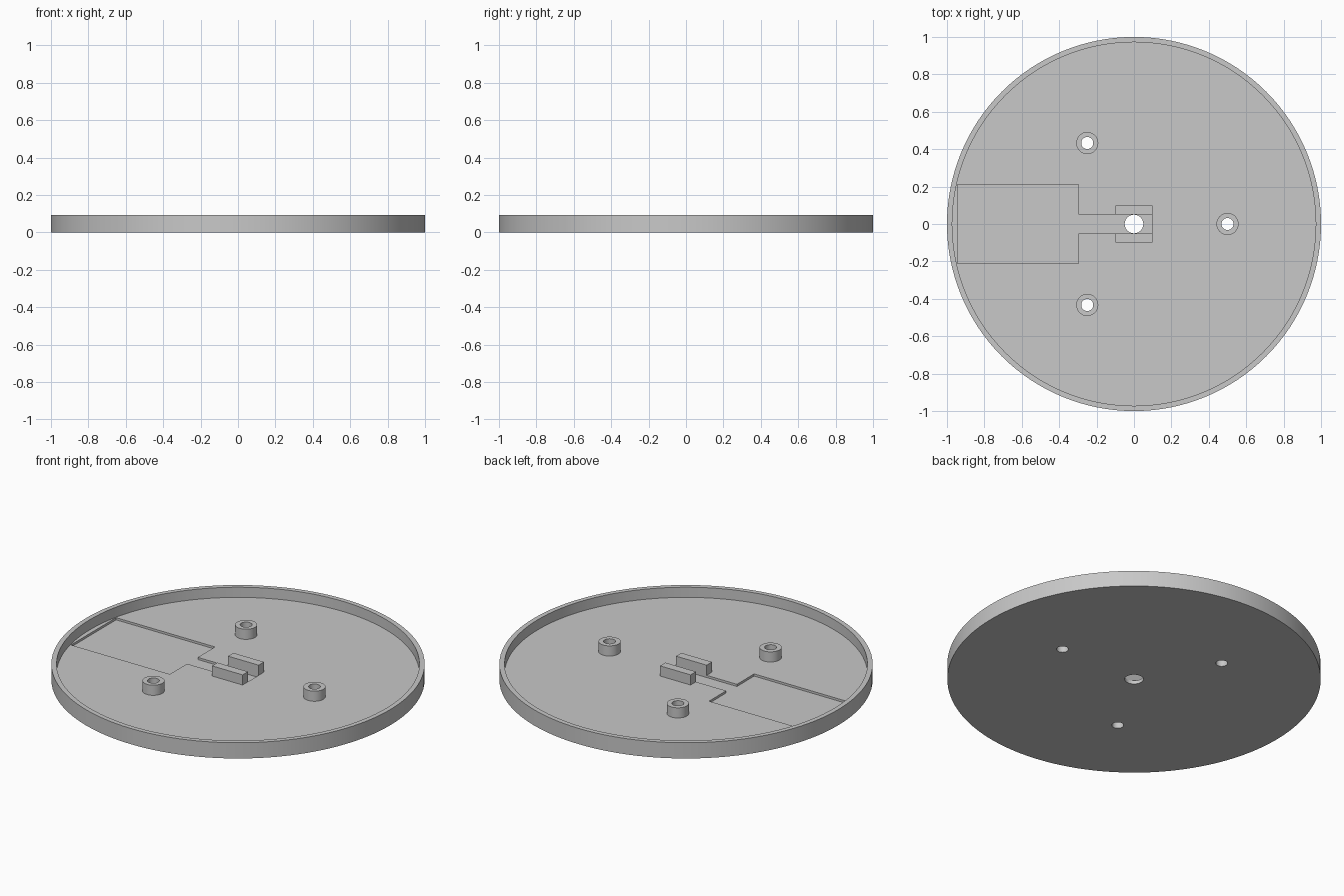
import bpy, bmesh, math
from mathutils import Vector

HEIGHT, FLOOR, RECESS = 0.093, 0.033, 0.020
HOLE_R, POST_R, POST_DIST = 0.032, 0.059, 0.5

cube = bpy.data.objects.get("Cube")
if cube:
    bpy.data.objects.remove(cube, do_unlink=True)

grey = bpy.data.materials.new("plain_grey")
grey.use_nodes = True
grey.diffuse_color = (0.58, 0.58, 0.58, 1)
grey.node_tree.nodes["Principled BSDF"].inputs["Base Color"].default_value = (0.58, 0.58, 0.58, 1)


def finish(name, bm):
    bmesh.ops.recalc_face_normals(bm, faces=bm.faces)
    mesh = bpy.data.meshes.new(name)
    bm.to_mesh(mesh)
    bm.free()
    mesh.materials.append(grey)
    ob = bpy.data.objects.new(name, mesh)
    bpy.context.collection.objects.link(ob)
    return ob


def lathe(name, profile, steps, closed=False, centre=(0, 0)):
    """Spin an (r, z) profile about z."""
    bm = bmesh.new()
    verts = [bm.verts.new((r, 0, z)) for r, z in profile]
    edges = [bm.edges.new(pair) for pair in zip(verts, verts[1:])]
    if closed:
        edges.append(bm.edges.new((verts[-1], verts[0])))
    bmesh.ops.spin(bm, geom=verts + edges, cent=(0, 0, 0), axis=(0, 0, 1),
                   angle=math.tau, steps=steps)
    bmesh.ops.remove_doubles(bm, verts=bm.verts, dist=1e-5)
    bmesh.ops.translate(bm, verts=bm.verts, vec=(*centre, 0))
    return finish(name, bm)


def prism(name, outline, z0, z1):
    """Extrude an (x, y) outline from z0 to z1."""
    bm = bmesh.new()
    face = bm.faces.new([bm.verts.new((x, y, z0)) for x, y in outline])
    new = bmesh.ops.extrude_face_region(bm, geom=[face])["geom"]
    bmesh.ops.translate(bm, verts=[v for v in new if isinstance(v, bmesh.types.BMVert)],
                        vec=Vector((0, 0, z1 - z0)))
    return finish(name, bm)


def activate(ob):
    bpy.ops.object.select_all(action='DESELECT')
    ob.select_set(True)
    bpy.context.view_layer.objects.active = ob


def cut(target, cutter):
    cutter.hide_render = True
    mod = target.modifiers.new("cut", 'BOOLEAN')
    mod.operation, mod.solver, mod.object = 'DIFFERENCE', 'EXACT', cutter
    activate(target)
    bpy.ops.object.modifier_apply(modifier=mod.name)
    bpy.data.objects.remove(cutter, do_unlink=True)


def drill(name, radius, centre):
    return lathe(name, [(0, -0.1), (radius, -0.1), (radius, 0.2), (0, 0.2)], 32, centre=centre)


# Round tray with a raised rim
tray = lathe("tray", [(0, 0), (1, 0), (1, HEIGHT), (0.972, HEIGHT),
                      (0.972, FLOOR), (0, FLOOR)], 128)

# Shallow rectangular pocket joined to a narrow channel
half = [(-0.945, 0.211), (-0.298, 0.211), (-0.298, 0.05), (0.1, 0.05)]
outline = half + [(x, -y) for x, y in reversed(half)]
cut(tray, prism("pocket_cutter", outline, RECESS, FLOOR + 0.02))

# Centre hole, then three hollow posts with holes through the floor
cut(tray, drill("centre_cutter", 0.05, (0, 0)))
parts = [tray]
for i in range(3):
    a = i * math.tau / 3
    spot = (POST_DIST * math.cos(a), POST_DIST * math.sin(a))
    cut(tray, drill("post_cutter", HOLE_R, spot))
    parts.append(lathe(f"post_{i + 1}", [(HOLE_R, FLOOR), (POST_R, FLOOR), (POST_R, HEIGHT),
                                         (HOLE_R, HEIGHT)], 32, closed=True, centre=spot))

# Pair of guide blocks beside the channel
for side, s in (("back", 1), ("front", -1)):
    prism(f"guide_block_{side}", [(-0.1, 0.05 * s), (0.1, 0.05 * s), (0.1, 0.1 * s),
                                  (-0.1, 0.1 * s)], FLOOR, HEIGHT)

for ob in parts:
    activate(ob)
    bpy.ops.object.shade_smooth_by_angle(angle=math.radians(30))
